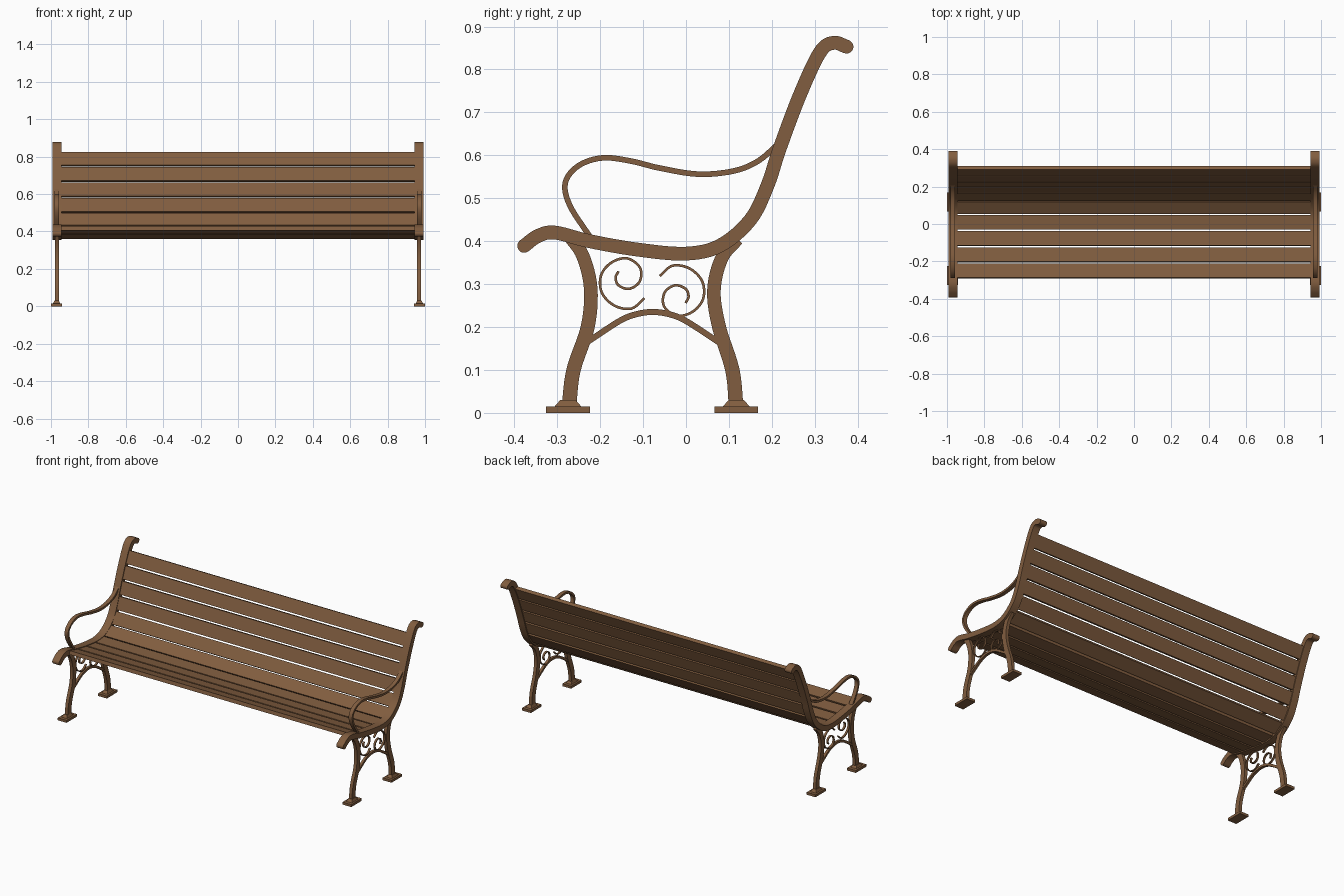
import bpy, bmesh, math
from mathutils import Vector

if "Cube" in bpy.data.objects:
    bpy.data.objects.remove(bpy.data.objects["Cube"])

SIDE_X = 0.968
brown = bpy.data.materials.new("brown")
brown.diffuse_color = (0.22, 0.11, 0.05, 1)
brown.use_nodes = True
brown.node_tree.nodes["Principled BSDF"].inputs["Base Color"].default_value = brown.diffuse_color


def smooth_path(pts, n=6):
    """Catmull-Rom curve through (y, z) points."""
    p = [Vector(q) for q in pts]
    p = [2 * p[0] - p[1]] + p + [2 * p[-1] - p[-2]]
    out = []
    for i in range(1, len(p) - 2):
        a, b, c, d = p[i - 1:i + 3]
        for k in range(n):
            t = k / n
            out.append(0.5 * (2 * b + (c - a) * t + (2 * a - 5 * b + 4 * c - d) * t * t
                              + (3 * b - a - 3 * c + d) * t ** 3))
    return out + [p[-2]]


def finish(name, bm, mirror):
    bmesh.ops.recalc_face_normals(bm, faces=bm.faces)
    me = bpy.data.meshes.new(name)
    bm.to_mesh(me)
    bm.free()
    me.materials.append(brown)
    ob = bpy.data.objects.new(name, me)
    bpy.context.collection.objects.link(ob)
    if mirror:
        ob.modifiers.new("both_sides", 'MIRROR')
    bpy.ops.object.select_all(action='DESELECT')
    ob.select_set(True)
    bpy.context.view_layer.objects.active = ob
    bpy.ops.object.shade_smooth_by_angle(angle=math.radians(35))
    return ob


def ribbon(name, path, thick, x0, x1, mirror=True, round_ends=False):
    """Rectangular bar swept along a (y, z) path; thick may be (start, end)."""
    t0, t1 = thick if isinstance(thick, tuple) else (thick, thick)
    rows, n = [], len(path)
    for i, p in enumerate(path):
        d = (path[min(i + 1, n - 1)] - path[max(i - 1, 0)]).normalized()
        rows.append((p, d, (t0 + (t1 - t0) * i / (n - 1)) / 2))
    if round_ends:
        for idx, sign in ((0, -1), (-1, 1)):
            p, d, h = rows[idx]
            cap = [(p + sign * d * h * math.sin(a), d, h * math.cos(a))
                   for a in (0.35, 0.7, 1.05, 1.35)]
            rows = cap[::-1] + rows if idx == 0 else rows + cap
    bm = bmesh.new()
    prev = None
    for i, (p, d, h) in enumerate(rows):
        nrm = Vector((-d.y, d.x)) * h
        ring = [bm.verts.new((x, q.x, q.y)) for x, q in
                ((x0, p - nrm), (x1, p - nrm), (x1, p + nrm), (x0, p + nrm))]
        if prev:
            for k in range(4):
                bm.faces.new((prev[k], prev[(k + 1) % 4], ring[(k + 1) % 4], ring[k]))
        if i in (0, len(rows) - 1):
            bm.faces.new(ring)
        prev = ring
    return finish(name, bm, mirror)


def side_bar(name, pts, thick, width, **kw):
    return ribbon(name, smooth_path(pts), thick, SIDE_X - width / 2, SIDE_X + width / 2, **kw)


# Side rails: front curl, seat, back and top curl
rail_pts = [(-0.377, 0.389), (-0.345, 0.412), (-0.305, 0.42), (-0.225, 0.4), (-0.11, 0.38),
            (0, 0.371), (0.08, 0.39), (0.15, 0.45), (0.19, 0.53), (0.218, 0.615),
            (0.265, 0.74), (0.312, 0.84), (0.344, 0.862), (0.374, 0.853)]
side_bar("side_rail", rail_pts, 0.032, 0.046, round_ends=True)

# Legs
side_bar("front_leg", [(-0.27, 0.41), (-0.24, 0.365), (-0.222, 0.29), (-0.229, 0.2),
                       (-0.262, 0.1), (-0.273, 0.012)], (0.03, 0.034), 0.02)
side_bar("back_leg", [(0.12, 0.405), (0.083, 0.36), (0.065, 0.285), (0.077, 0.2),
                      (0.108, 0.1), (0.117, 0.012)], (0.03, 0.034), 0.02)

# Foot plates with tapered collars
for name, y in (("front_foot", -0.275), ("back_foot", 0.117)):
    bm = bmesh.new()
    for z0, z1, hx0, hy0, hx1, hy1 in ((0, 0.015, 0.03, 0.051, 0.03, 0.051),
                                       (0.015, 0.03, 0.019, 0.031, 0.012, 0.018)):
        lo, hi = [[bm.verts.new((0.97 + sx * hx, y + sy * hy, z))
                   for sx, sy in ((-1, -1), (1, -1), (1, 1), (-1, 1))]
                  for z, hx, hy in ((z0, hx0, hy0), (z1, hx1, hy1))]
        bm.faces.new(lo)
        bm.faces.new(hi)
        for k in range(4):
            bm.faces.new((lo[k], lo[(k + 1) % 4], hi[(k + 1) % 4], hi[k]))
    finish(name, bm, True)

# Arched brace between the legs
side_bar("leg_arch", [(-0.23, 0.165), (-0.155, 0.214), (-0.115, 0.23), (-0.078, 0.235),
                      (-0.04, 0.23), (0, 0.214), (0.076, 0.165)], 0.014, 0.016)

# Armrest
side_bar("armrest", [(0.218, 0.63), (0.17, 0.588), (0.113, 0.564), (0.03, 0.556),
                     (-0.06, 0.57), (-0.13, 0.587), (-0.195, 0.594), (-0.25, 0.576),
                     (-0.281, 0.537), (-0.271, 0.484), (-0.225, 0.412)], 0.013, 0.024)

# Pair of scrolls, the second turned half a turn
scroll = [(-0.097, 0.267), (-0.127, 0.243), (-0.167, 0.25), (-0.196, 0.28), (-0.198, 0.32),
          (-0.174, 0.35), (-0.137, 0.36), (-0.107, 0.338), (-0.108, 0.306), (-0.132, 0.289),
          (-0.157, 0.297), (-0.164, 0.315), (-0.157, 0.33)]
side_bar("front_scroll", scroll, 0.006, 0.012)
side_bar("back_scroll", [(-0.158 - y, 0.586 - z) for y, z in scroll], 0.006, 0.012)

# Slats spaced evenly along the rail from the seat front to the back top
path = smooth_path(rail_pts, 24)
path = [p for p in path if p.x >= -0.29 and (p.y <= 0.822 or p.x < 0)]
path = [p for p in path if p.x < 0.304]
dist = [0.0]
for a, b in zip(path, path[1:]):
    dist.append(dist[-1] + (b - a).length)


def at(s):
    for i in range(1, len(path)):
        if dist[i] >= s or i == len(path) - 1:
            t = (s - dist[i - 1]) / (dist[i] - dist[i - 1])
            return path[i - 1].lerp(path[i], min(t, 1))


COUNT, GAP = 10, 0.011
pitch = (dist[-1] + GAP) / COUNT
for i in range(COUNT):
    s = i * pitch
    name = "seat_slat" if i < 5 else "back_slat"
    ribbon(name, [at(s), at(s + pitch - GAP)], 0.022, -0.955, 0.955, mirror=False)
